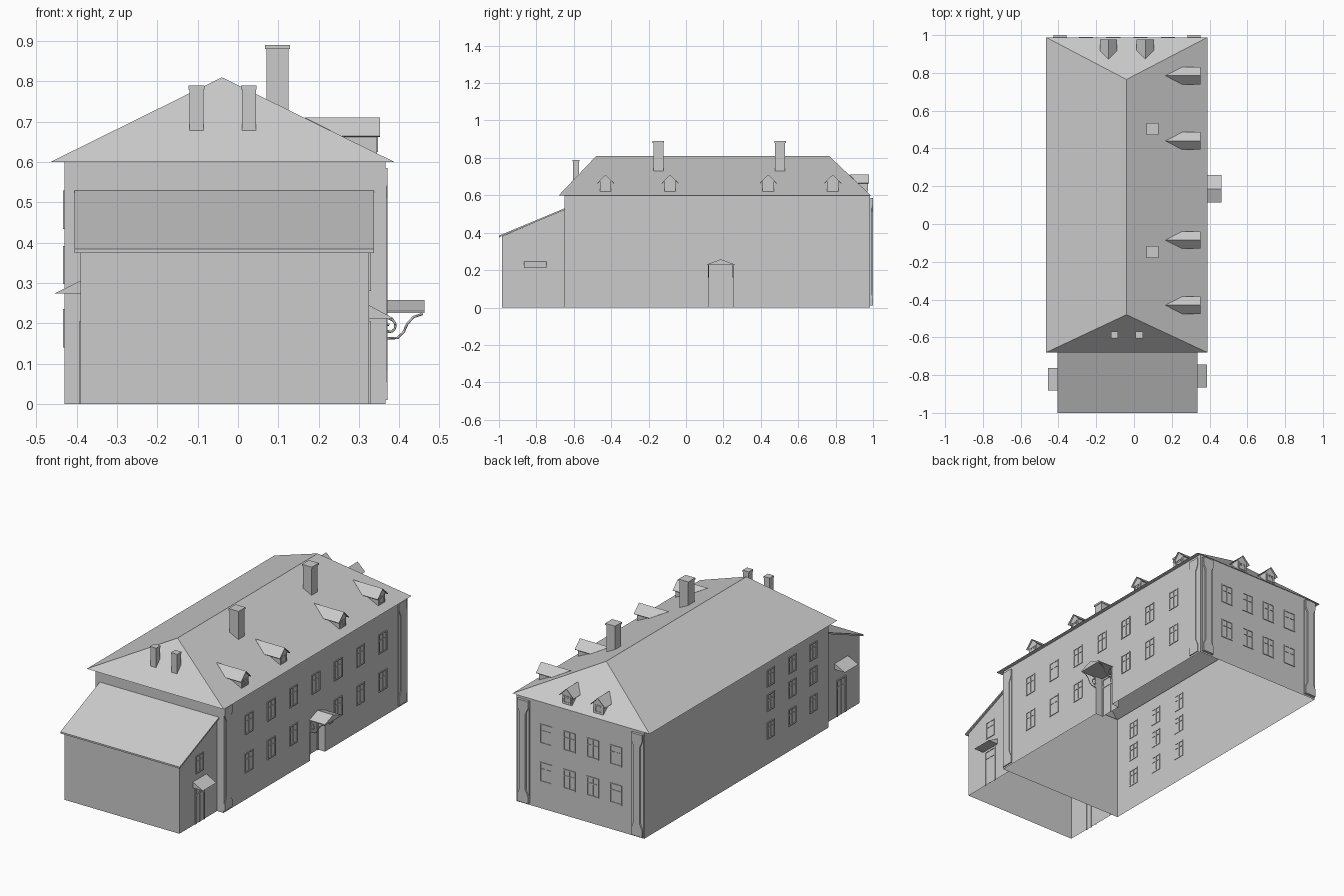
import bpy, bmesh, math
from mathutils import Matrix

if "Cube" in bpy.data.objects:
    bpy.data.objects.remove(bpy.data.objects["Cube"])

# wall frames: local x points out of the wall, y runs along it, z up
RIGHT = Matrix.Identity(4)
BACK = Matrix.Rotation(math.pi / 2, 4, 'Z')
LEFT = Matrix.Rotation(math.pi, 4, 'Z')


def make(name, bm, M=RIGHT):
    bmesh.ops.remove_doubles(bm, verts=bm.verts, dist=1e-5)
    bmesh.ops.recalc_face_normals(bm, faces=bm.faces)
    bm.transform(M)
    me = bpy.data.meshes.new(name)
    bm.to_mesh(me)
    bm.free()
    ob = bpy.data.objects.new(name, me)
    bpy.context.collection.objects.link(ob)
    return ob


def sheet(name, polys, M=RIGHT):
    bm = bmesh.new()
    for p in polys:
        bm.faces.new([bm.verts.new(c) for c in p])
    return make(name, bm, M)


def boxes(name, items, M=RIGHT):
    bm = bmesh.new()
    for x0, x1, y0, y1, z0, z1 in items:
        c = ((x0 + x1) / 2, (y0 + y1) / 2, (z0 + z1) / 2)
        S = Matrix.Diagonal((x1 - x0, y1 - y0, z1 - z0, 1))
        bmesh.ops.create_cube(bm, size=1, matrix=Matrix.Translation(c) @ S)
    bm_keep = bm
    bmesh.ops.recalc_face_normals(bm_keep, faces=bm_keep.faces)
    return make(name, bm_keep, M)


def prism(name, pts, d, M=RIGHT):
    """Closed outline of 3D points extruded along vector d."""
    bm = bmesh.new()
    f = bm.faces.new([bm.verts.new(p) for p in pts])
    g = bmesh.ops.extrude_face_region(bm, geom=[f], use_keep_orig=True)
    vs = [v for v in g['geom'] if isinstance(v, bmesh.types.BMVert)]
    bmesh.ops.translate(bm, verts=vs, vec=d)
    return make(name, bm, M)


def ring(x0, x1, y0, y1, z):
    return [(x0, y0, z), (x1, y0, z), (x1, y1, z), (x0, y1, z)]


def window(name, u, v, z, w, h, M, d=0.004):
    """Frame with one mullion and one transom on wall plane x = u."""
    t, a, b = 0.006, u - 0.003, u + d
    y0, y1, z0, z1 = v - w / 2, v + w / 2, z - h / 2, z + h / 2
    boxes(name, [(a, b, y0, y0 + t, z0, z1), (a, b, y1 - t, y1, z0, z1),
                 (a, b, y0, y1, z0, z0 + t), (a, b, y0, y1, z1 - t, z1),
                 (a, b - .001, v - t / 2, v + t / 2, z0, z1),
                 (a, b - .001, y0, y1, z0 + h * .64, z0 + h * .64 + t * .8)], M)


# main walls: open shell with a doorway recess in the right side
X0, X1, Y0, Y1, H = -0.43, 0.365, -0.65, 0.985, 0.6
D0, D1, DH, DX = 0.12, 0.252, 0.23, 0.32
lo, hi = ring(X0, X1, Y0, Y1, 0), ring(X0, X1, Y0, Y1, H)


def side(x, xb, y, yb, z, zb):
    return [(x, y, z), (xb, yb, z), (xb, yb, zb), (x, y, zb)]


sheet("main_walls", [
    side(X0, X1, Y0, Y0, 0, H), side(X1, X0, Y1, Y1, 0, H), side(X0, X0, Y1, Y0, 0, H),
    side(X1, X1, Y0, D0, 0, H), side(X1, X1, D1, Y1, 0, H), side(X1, X1, D0, D1, DH, H)])
sheet("door_recess", [
    side(X1, DX, D0, D0, 0, DH), side(DX, DX, D0, D1, 0, DH), side(DX, X1, D1, D1, 0, DH),
    [(X1, D0, DH), (DX, D0, DH), (DX, D1, DH), (X1, D1, DH)]])

# hipped roof and soffit
e = ring(-0.465, 0.388, -0.68, 0.988, H)
r0, r1 = (-0.04, -0.48, 0.81), (-0.04, 0.765, 0.81)
sheet("main_roof", [[e[0], e[1], r0], [e[1], e[2], r1, r0], [e[2], e[3], r1], [e[3], e[0], r0, r1]])
sheet("soffit", [[e[i], e[(i + 1) % 4], hi[(i + 1) % 4], hi[i]] for i in range(4)])

# front annex with lean-to roof
A0, A1, F = -0.39, 0.325, -0.985
zf, zb = 0.38, 0.522
sheet("annex_walls", [side(A0, A1, F, F, 0, zf)] + [
    [(x, F, 0), (x, Y0, 0), (x, Y0, zb), (x, F, zf)] for x in (A0, A1)])
prism("annex_roof", [(-0.405, -1, .375), (-0.405, -1, .384), (-0.405, Y0, .53), (-0.405, Y0, .521)], (0.742, 0, 0))

# chimneys with caps
for i, (x, y, w, z0, z1) in enumerate([(.098, .503, .054, .72, .89), (.098, -.148, .054, .72, .89),
                                       (-.103, -.588, .034, .66, .79), (.027, -.588, .034, .66, .79)]):
    h, c = w / 2, w / 2 + w * .07
    boxes(f"chimney_{i}", [(x - h, x + h, y - h, y + h, z0, z1 - .01),
                           (x - c, x + c, y - c, y + c, z1 - .01, z1)])


# dormers
def dormer(i, v, M, front, ridge_back, eave_back):
    body = [(-.03, .618), (.03, .618), (.03, .676), (0, .706), (-.03, .676)]
    u = front - .008
    prism(f"dormer_body_{i}", [(u, v + a, z) for a, z in body], (eave_back - u, 0, 0), M)
    ridge = [(front, v, .71), (ridge_back, v, .71)]
    ob = sheet(f"dormer_roof_{i}", [ridge + [(eave_back, v + s * .046, .665), (front, v + s * .046, .665)]
                                    for s in (-1, 1)], M)
    m = ob.modifiers.new("thickness", 'SOLIDIFY')
    m.thickness = 0.004
    window(f"dormer_window_{i}", u, v, .645, .046, .04, M, .003)


for i, y in enumerate((.785, .44, -.085, -.43)):
    dormer(i, y, RIGHT, .352, .166, .255)
for i, x in enumerate((-.135, .06)):
    dormer(i + 4, -x, BACK, .978, .873, .919)

# windows: right, back, left and annex
for z in (.205, .42):
    for i in range(7):
        if not (z < .3 and i == 3):
            window("right_window", X1, .17 + .198 * (i - 3), z, .072, .11, RIGHT)
    for x in (.18, .035, -.11, -.255):
        window("back_window", Y1, -x, z, .075, .11, BACK)
for z in (.188, .345, .482):
    for y in (-.139, -.33, -.515):
        window("left_window", -X0, -y, z, .066, .095, LEFT)
window("annex_window", A1, -.805, .33, .07, .1, RIGHT)


# corner pilasters: backing strip and waisted panel
def pilaster(u, v, d, M):
    boxes("pilaster_strip", [(u - .002, u + d * .4, v - .036, v + .036, .01, .585)], M)
    half = [(.034, .01), (.034, .05), (.018, .085), (.018, .51), (.034, .545), (.034, .585)]
    pts = half + [(-a, z) for a, z in reversed(half)]
    prism("pilaster_panel", [(u, v + a, z) for a, z in pts], (d, 0, 0), M)


for y in (-.613, .936):
    pilaster(X1, y, .006, RIGHT)
for x in (-.392, .318):
    pilaster(Y1, -x, .015, BACK)


# doors and sloped annex canopies
def door(name, u, v, w, h, M):
    t, y0, y1 = .008, v - w / 2, v + w / 2
    boxes(name, [(u - .002, u + .004, y0, y0 + t, 0, h), (u - .002, u + .004, y1 - t, y1, 0, h),
                 (u - .002, u + .004, y0, y1, h - t, h), (u - .002, u + .003, y0, y1, h * .76, h * .76 + t),
                 (u - .002, u + .003, v - .003, v + .003, 0, h)], M)


door("main_door", DX, .186, .13, .225, RIGHT)
for name, u, v, w, z0, z1, M in (("right", A1, -.805, .062, .212, .245, RIGHT),
                                 ("left", -A0, .822, .065, .274, .306, LEFT)):
    door(name + "_annex_door", u, v, .085, .205, M)
    prism(name + "_annex_canopy", [(u, v - .06, z0), (u + w, v - .06, z0), (u, v - .06, z1)], (0, .12, 0), M)

# gabled entrance canopy on scroll brackets
prism("entrance_canopy", [(X1, .113, .226), (X1, .259, .226), (X1, .259, .231), (X1, .186, .258),
                          (X1, .113, .231)], (.097, 0, 0))
arm = [(.458, .224), (.435, .216), (.42, .2), (.41, .178), (.395, .164), (.37, .163)]
scroll = [(.374 + (.02 - .0012 * k) * math.sin(k * .5), .192 + (.02 - .0012 * k) * math.cos(k * .5))
          for k in range(14)]
for y in (.12, .252):
    cu = bpy.data.curves.new("bracket", 'CURVE')
    cu.dimensions = '3D'
    cu.bevel_depth, cu.bevel_resolution, cu.use_fill_caps = .003, 0, True
    for path in (arm, scroll, [(.368, .16), (.368, .228)]):
        sp = cu.splines.new('POLY')
        sp.points.add(len(path) - 1)
        for p, (x, z) in zip(sp.points, path):
            p.co = (x, y, z, 1)
    bpy.context.collection.objects.link(bpy.data.objects.new("scroll_bracket", cu))
